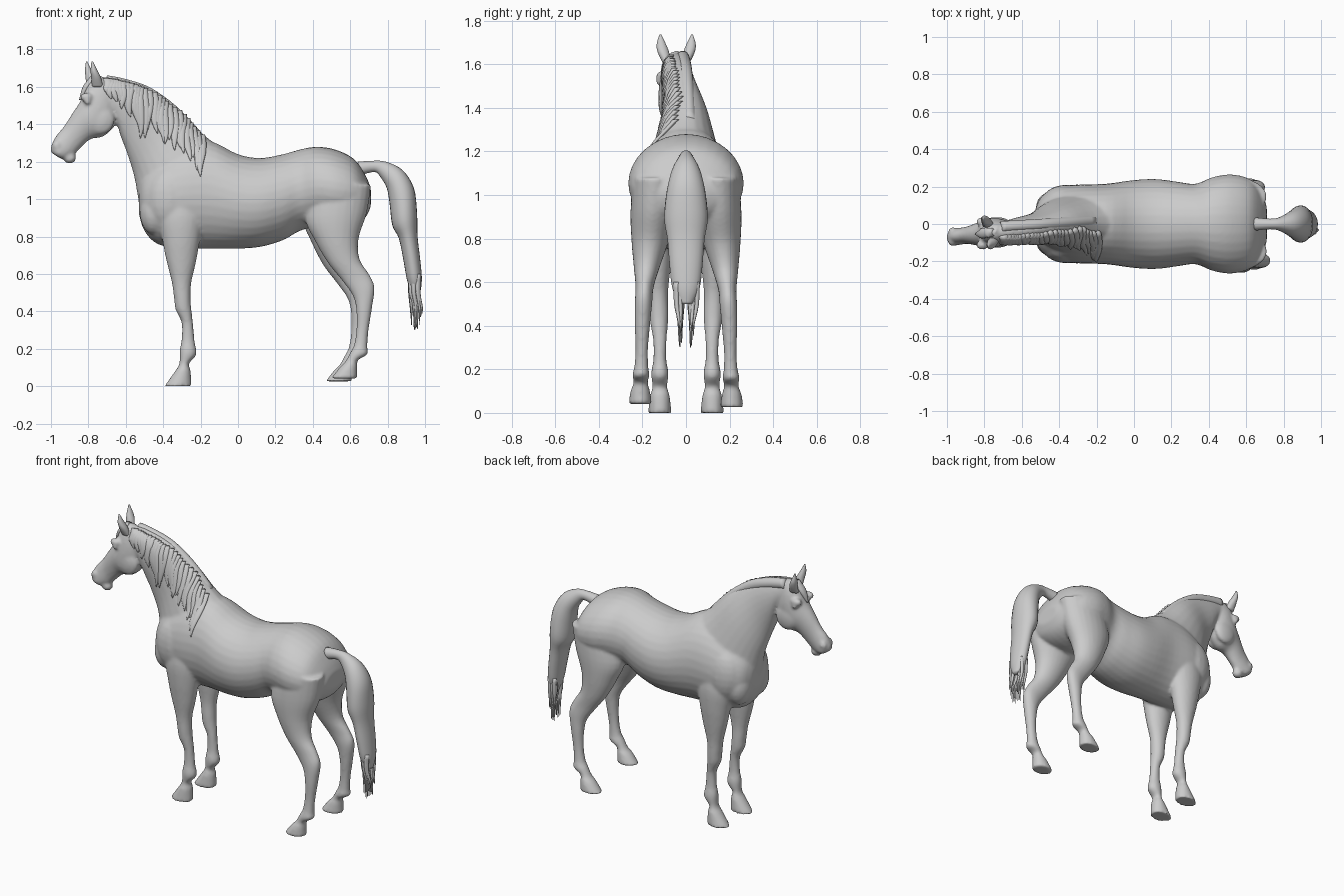
import bpy
import bmesh
import math
import random
from mathutils import Matrix, Vector
from mathutils.bvhtree import BVHTree

random.seed(7)
default_cube = bpy.data.objects.get("Cube")
if default_cube:
    bpy.data.objects.remove(default_cube, do_unlink=True)

coat = bpy.data.materials.new("plain_grey")
coat.use_nodes = True
grey = (0.6, 0.6, 0.6, 1)
coat.diffuse_color = grey
coat.node_tree.nodes["Principled BSDF"].inputs["Base Color"].default_value = grey


def spline(before, start, end, after, t):
    """Catmull-Rom blend of four neighbouring sections."""
    return [0.5 * (2 * b + (c - a) * t + (2 * a - 5 * b + 4 * c - d) * t ** 2
                   + (3 * b - a - 3 * c + d) * t ** 3)
            for a, b, c, d in zip(before, start, end, after)]


def loft(mesh, sections, sides=24, steps=4):
    """Skin oval sections: edge x, z, opposite edge x, z, half width, centre y."""
    padded = [sections[0], *sections, sections[-1]]
    smooth = [spline(*padded[i:i + 4], step / steps)
              for i in range(len(sections) - 1) for step in range(steps)]
    smooth.append(sections[-1])
    rings = []
    for edge_x, edge_z, other_x, other_z, width, centre_y in smooth:
        middle = Vector((edge_x + other_x, 2 * centre_y, edge_z + other_z)) / 2
        reach = Vector((edge_x - other_x, 0, edge_z - other_z)) / 2
        side = Vector((0, width, 0))
        angles = [math.tau * k / sides for k in range(sides)]
        rings.append([mesh.verts.new(middle + reach * math.cos(a) + side * math.sin(a))
                      for a in angles])
    for ring, following in zip(rings, rings[1:]):
        for k in range(sides):
            n = (k + 1) % sides
            mesh.faces.new((ring[k], ring[n], following[n], following[k]))
    mesh.faces.new(rings[0])
    mesh.faces.new(rings[-1])


def blob(mesh, centre, radii):
    """Add an ellipsoid muscle or feature."""
    placing = Matrix.Translation(centre) @ Matrix.Diagonal((*radii, 1))
    bmesh.ops.create_uvsphere(mesh, u_segments=20, v_segments=12, radius=1, matrix=placing)


def finish(mesh, name):
    """Turn a bmesh into a smooth shaded object."""
    bmesh.ops.recalc_face_normals(mesh, faces=mesh.faces)
    data = bpy.data.meshes.new(name)
    mesh.to_mesh(data)
    mesh.free()
    data.materials.append(coat)
    data.shade_smooth()
    part = bpy.data.objects.new(name, data)
    bpy.context.collection.objects.link(part)
    return part


def fuse(part, voxel, rounds):
    """Weld overlapping volumes into one skin and relax it."""
    remesh = part.modifiers.new("weld_volumes", "REMESH")
    remesh.mode = "VOXEL"
    remesh.voxel_size = voxel
    remesh.use_smooth_shade = True
    relax = part.modifiers.new("relax_skin", "SMOOTH")
    relax.factor = 0.5
    relax.iterations = rounds


body = bmesh.new()

# Torso: position along the body, top, bottom, half width
torso = [(-.53, 1.08, .92, .07), (-.5, 1.15, .83, .14), (-.43, 1.22, .76, .19),
         (-.3, 1.3, .735, .21), (-.15, 1.31, .735, .215), (0, 1.24, .735, .235),
         (.12, 1.22, .745, .24), (.24, 1.24, .78, .225), (.33, 1.265, .83, .215),
         (.42, 1.28, .85, .25), (.52, 1.265, .84, .265), (.62, 1.215, .86, .24),
         (.68, 1.13, .9, .18), (.71, 1.06, .96, .09)]
loft(body, [(x, top, x, bottom, width, 0) for x, top, bottom, width in torso], sides=32)

# Neck, leaning forward with a slight turn
loft(body, [(-.74, 1.655, -.645, 1.44, .06, -.045), (-.62, 1.64, -.635, 1.36, .07, -.035),
            (-.47, 1.59, -.595, 1.25, .08, -.02), (-.33, 1.49, -.555, 1.12, .11, 0),
            (-.2, 1.36, -.53, .98, .15, 0), (-.1, 1.28, -.5, .86, .18, 0)])

# Head from poll to lips
loft(body, [(-.74, 1.665, -.64, 1.5, .055, -.045), (-.8, 1.63, -.655, 1.4, .075, -.045),
            (-.84, 1.53, -.72, 1.335, .078, -.05), (-.885, 1.46, -.79, 1.32, .06, -.055),
            (-.93, 1.39, -.85, 1.265, .046, -.06), (-.975, 1.335, -.88, 1.235, .045, -.065),
            (-1, 1.28, -.93, 1.215, .045, -.07), (-1, 1.25, -.955, 1.22, .025, -.07)])
blob(body, (-.9, -.068, 1.22), (.035, .032, .03))

# Legs, each a chain of sections from the muscle down to the hoof
foreleg = [(-.44, 1.02, -.17, 1.06, .08, .11), (-.43, .9, -.18, .92, .085, .125),
           (-.405, .78, -.2, .8, .075, .13), (-.385, .68, -.225, .66, .06, .13),
           (-.355, .56, -.25, .55, .046, .128), (-.342, .47, -.253, .46, .044, .125),
           (-.334, .41, -.248, .4, .04, .123), (-.302, .34, -.24, .33, .031, .12),
           (-.302, .25, -.232, .24, .03, .12), (-.312, .19, -.222, .17, .04, .12),
           (-.314, .12, -.262, .12, .034, .12), (-.337, .08, -.253, .08, .045, .12),
           (-.394, 0, -.248, 0, .054, .12)]
hindleg = [(.4, 1.08, .712, 1.08, .1, .145), (.36, .9, .69, .93, .105, .15),
           (.41, .78, .645, .79, .085, .165), (.48, .66, .65, .68, .06, .18),
           (.56, .56, .7, .6, .042, .19), (.615, .48, .73, .53, .04, .195),
           (.633, .4, .717, .42, .036, .2), (.633, .3, .697, .29, .029, .203),
           (.62, .22, .692, .21, .032, .205), (.6, .18, .692, .17, .039, .207),
           (.573, .13, .642, .14, .034, .208), (.543, .1, .637, .1, .045, .21),
           (.496, .04, .637, .04, .054, .21)]
for side in (-1, 1):
    stagger = 0.028 if side > 0 else 0
    loft(body, [(*s[:5], side * s[5]) for s in foreleg])
    lead = [stagger * min(1, max(0, 1.1 - s[1]) * 2) for s in hindleg]
    loft(body, [(s[0] - d, s[1] - d / 2, s[2] - d, s[3] - d / 2, s[4], side * s[5])
                for s, d in zip(hindleg, lead)])
    # Shoulder, breast, cheek, brow, eye and nostril swellings
    blob(body, (-.36, side * .125, 1.0), (.13, .085, .17))
    blob(body, (-.45, side * .085, .93), (.075, .085, .12))
    blob(body, (-.735, side * .05 - .045, 1.425), (.075, .032, .08))
    blob(body, (-.81, side * .062 - .05, 1.545), (.035, .025, .024))
    blob(body, (-.805, side * .073 - .05, 1.522), (.018, .016, .016))
    blob(body, (-.967, side * .03 - .068, 1.285), (.026, .02, .03))

skin = BVHTree.FromBMesh(body)
fuse(finish(body, "horse_body"), 0.0095, 5)

# Ears, leaf shaped and leaning outwards
for side, name in ((-1, "near_ear"), (1, "far_ear")):
    ear = bmesh.new()
    shift = 0.015 * side
    loft(ear, [(-.795 - shift, 1.6, -.735 - shift, 1.6, .018, .04 * side - .045),
               (-.8 - shift, 1.65, -.748 - shift, 1.65, .026, .057 * side - .045),
               (-.803 - shift, 1.69, -.768 - shift, 1.69, .022, .068 * side - .045),
               (-.798 - shift, 1.737, -.791 - shift, 1.737, .004, .073 * side - .045)], 16)
    finish(ear, name)


# Mane: flattened locks draped over one side of the neck
def drape(x, z, fallback):
    hit = skin.ray_cast(Vector((x, -1, z)), Vector((0, 1, 0)))[0]
    return hit.y - 0.003 if hit else fallback


crest = [(-.7, 1.65), (-.6, 1.63), (-.47, 1.585), (-.33, 1.485), (-.2, 1.35)]
mane = bmesh.new()
loft(mane, [(x, z + .012, x - .02, z - .05, .03, .015 - .06 * (-x - .2)) for x, z in crest])
lock_count = 26
for i in range(lock_count):
    along = i / (lock_count - 1) * (len(crest) - 1.01)
    k = int(along)
    root = Vector(crest[k]).lerp(Vector(crest[k + 1]), along - k)
    grown = min(1, i / 9)
    length = (0.09 + 0.16 * grown) * random.uniform(0.8, 1.1) * (1 - 0.35 * max(0, i / 25 - .5))
    sway = random.uniform(0, 0.035)
    lock = []
    for t in (0, .2, .45, .7, .88, 1):
        x = root.x + sway * t + 0.006 * math.sin(6 * t + i)
        z = root.y - 0.005 - length * t
        breadth = 0.024 * (1 - t ** 3) + 0.002
        lock.append((x - breadth, z, x + breadth, z, 0.012 * (1 - t * t) + 0.003,
                     drape(x, z, 0)))
    loft(mane, lock, 10, 3)
# Forelock between the ears
loft(mane, [(-.79, 1.655, -.74, 1.655, .025, -.045), (-.83, 1.6, -.79, 1.6, .028, -.05),
            (-.85, 1.53, -.83, 1.53, .006, -.055)], 10)
finish(mane, "mane")

# Tail: arched dock widening into a heavy fall of hair
tail = bmesh.new()
loft(tail, [(.64, 1.2, .66, 1.13, .035, 0), (.72, 1.205, .73, 1.145, .028, 0),
            (.79, 1.2, .76, 1.12, .035, 0), (.88, 1.155, .795, 1.06, .065, 0),
            (.94, 1.06, .81, .98, .088, 0), (.957, .93, .825, .86, .1, 0),
            (.96, .8, .86, .79, .085, 0), (.975, .67, .885, .67, .075, 0),
            (.983, .57, .903, .57, .062, 0), (.975, .5, .925, .5, .03, 0)])
finish(tail, "tail")

# Loose strands in two bunches at the tail end
strands = bmesh.new()
for i in range(26):
    side = 1 if i % 2 else -1
    x = random.uniform(.92, .97)
    y = side * random.uniform(.014, .05)
    tip = random.uniform(.3, .4)
    drift = random.uniform(0, .022)
    pull = side * 0.022
    loft(strands, [(x - .014, .6, x + .014, .6, .013, y),
                   (x - .011, .5, x + .011, .5, .01, y),
                   (x + drift - .006, .42, x + drift + .006, .42, .006, (y + pull) / 2),
                   (x + drift, tip, x + drift + .002, tip, .001, (y + pull) / 2)], 8, 3)
finish(strands, "tail_strands")
